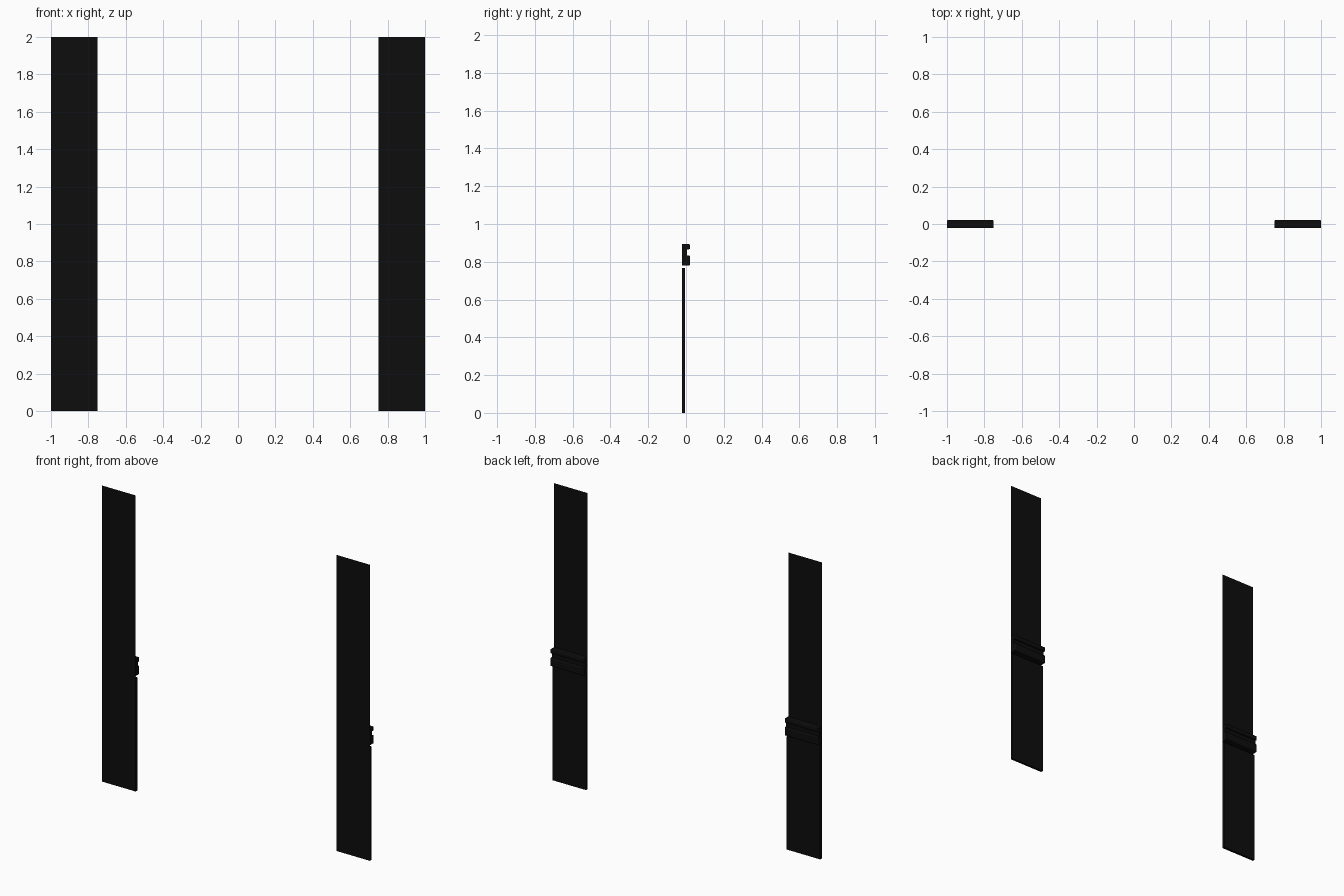
import bpy, bmesh

if "Cube" in bpy.data.objects:
    bpy.data.objects.remove(bpy.data.objects["Cube"])

X0, X1 = 0.75, 1.0      # width of one panel
FRONT, BACK = -0.021, 0.021

black = bpy.data.materials.new("black")
black.diffuse_color = (0.004, 0.004, 0.004, 1)
black.use_nodes = True
black.node_tree.nodes["Principled BSDF"].inputs["Base Color"].default_value = black.diffuse_color


def finish(bm, name):
    """Turn a bmesh into an object mirrored to both sides."""
    me = bpy.data.meshes.new(name)
    bm.to_mesh(me)
    bm.free()
    me.materials.append(black)
    ob = bpy.data.objects.new(name, me)
    bpy.context.collection.objects.link(ob)
    ob.modifiers.new("Mirror", 'MIRROR').use_mirror_merge = False
    return ob


def strip(name, profile, round_y, radius):
    """Extrude a (y, z) profile along x, rounding edges lying behind round_y."""
    bm = bmesh.new()
    face = bm.faces.new([bm.verts.new((X0, y, z)) for y, z in profile])
    ext = bmesh.ops.extrude_face_region(bm, geom=[face])
    new = [v for v in ext["geom"] if isinstance(v, bmesh.types.BMVert)]
    bmesh.ops.translate(bm, verts=new, vec=(X1 - X0, 0, 0))
    bmesh.ops.recalc_face_normals(bm, faces=bm.faces)
    edges = [e for e in bm.edges
             if all(v.co.y > round_y and v.co.z > 0.01 for v in e.verts)]
    bmesh.ops.bevel(bm, geom=edges, offset=radius, segments=3,
                    profile=0.5, affect='EDGES')
    return finish(bm, name)


# Thin front sheet running the full height
bm = bmesh.new()
bm.faces.new([bm.verts.new((x, FRONT, z))
              for x, z in ((X0, 0), (X1, 0), (X1, 2), (X0, 2))])
finish(bm, "front_sheet")

# Lower backing board with a softened top back edge
strip("lower_board",
      [(FRONT, 0), (-0.004, 0), (-0.004, 0.768), (FRONT, 0.768)],
      -0.01, 0.004)

# Waist rail with a wide lower bead and a narrow upper bead
strip("waist_rail",
      [(FRONT, 0.78), (BACK, 0.78), (BACK, 0.834), (0.004, 0.834),
       (0.004, 0.866), (BACK, 0.866), (BACK, 0.893), (FRONT, 0.893)],
      0.015, 0.006)
